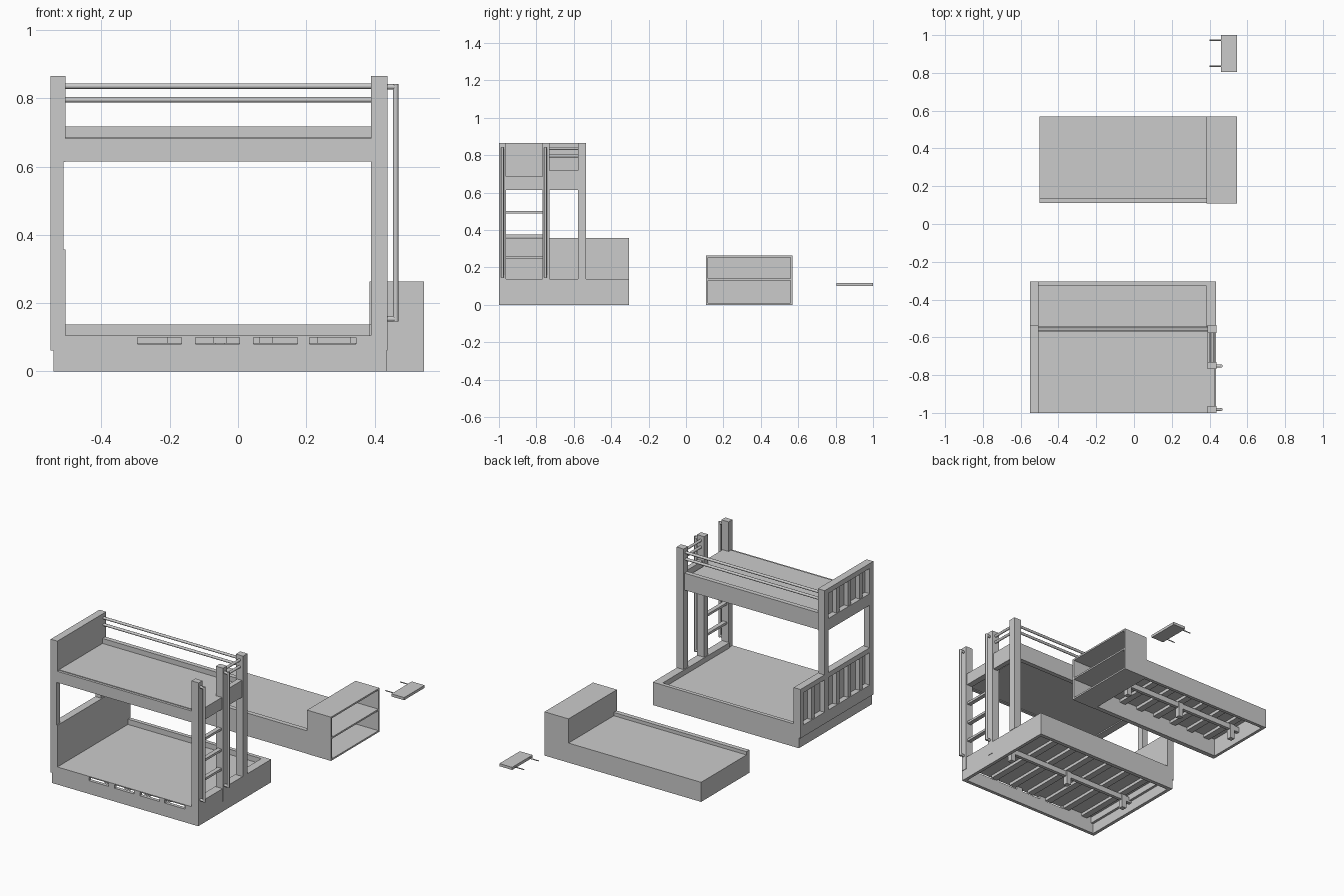
import bpy, bmesh
from mathutils import Vector

cube = bpy.data.objects.get("Cube")
if cube:
    bpy.data.objects.remove(cube)

grey = bpy.data.materials.new("light_grey")
grey.use_nodes = True
colour = (0.6, 0.6, 0.6, 1)
grey.diffuse_color = colour
grey.node_tree.nodes["Principled BSDF"].inputs["Base Color"].default_value = colour


def make(name, bm):
    mesh = bpy.data.meshes.new(name)
    bm.to_mesh(mesh)
    bm.free()
    mesh.materials.append(grey)
    ob = bpy.data.objects.new(name, mesh)
    bpy.context.collection.objects.link(ob)
    return ob


def box(name, x, y, z):
    """Box from three (low, high) ranges."""
    bm = bmesh.new()
    bmesh.ops.create_cube(bm, size=1)
    for v in bm.verts:
        v.co = [r[0] if c < 0 else r[1] for c, r in zip(v.co, (x, y, z))]
    return make(name, bm)


def rod(name, a, b, r):
    """Round bar between two points."""
    a, b = Vector(a), Vector(b)
    bm = bmesh.new()
    bmesh.ops.create_cone(bm, cap_ends=True, segments=12, radius1=r, radius2=r, depth=(b - a).length)
    bm.transform((b - a).to_track_quat('Z', 'Y').to_matrix().to_4x4())
    bmesh.ops.translate(bm, verts=bm.verts, vec=(a + b) / 2)
    for f in bm.faces:
        f.smooth = len(f.verts) == 4
    for e in bm.edges:
        e.smooth = all(len(f.verts) == 4 for f in e.link_faces)
    return make(name, bm)


def underframe(prefix, x, y, z, count):
    """Cross slats, long centre beam and support legs below a platform."""
    step = (x[1] - x[0]) / count
    for i in range(count):
        cx = x[0] + step * (i + 0.5)
        box(prefix + "_slat", (cx - 0.02, cx + 0.02), y, (z - 0.018, z))
    mid = sum(y) / 2
    box(prefix + "_centre_beam", x, (mid - 0.01, mid + 0.01), (z - 0.05, z - 0.018))
    for t in (0.06, 0.5, 0.94):
        cx = x[0] + t * (x[1] - x[0])
        box(prefix + "_leg", (cx - 0.015, cx + 0.015), (mid - 0.015, mid + 0.015), (0, z - 0.018))


# Lower bunk: boards, platform and end cap
FRONT, BACK, MID = -1.0, -0.305, -0.535
box("lower_front_board", (-0.54, 0.435), (FRONT, -0.98), (0, 0.08))
edges = [-0.51, -0.295, -0.165, -0.125, 0.005, 0.045, 0.175, 0.21, 0.345, 0.39]
for a, b in zip(edges[::2], edges[1::2]):
    box("lower_front_tooth", (a, b), (FRONT, -0.98), (0.08, 0.1))
box("lower_back_board", (-0.54, 0.435), (-0.328, BACK), (0, 0.138))
box("lower_left_board", (0.415, 0.435), (FRONT + 0.001, BACK), (0, 0.138))
box("lower_left_cap", (0.385, 0.435), (-0.965, BACK), (0.1, 0.138))
box("lower_right_board", (-0.54, -0.52), (FRONT, BACK), (0, 0.1))
box("lower_platform", (-0.51, 0.39), (FRONT, -0.325), (0.1, 0.106))
underframe("lower", (-0.52, 0.415), (-0.98, -0.328), 0.1, 7)


# End panels with stiles on the outer side
def end_panel(name, y0, y1, z0, z1, stiles):
    box(name + "_sheet", (-0.518, -0.505), (y0, y1), (z0, z1))
    box(name + "_top_rail", (-0.55, -0.506), (y0, y1), (z1 - 0.03, z1))
    box(name + "_bottom_rail", (-0.55, -0.506), (y0, y1), (z0, z0 + 0.07))
    for s in stiles:
        box(name + "_stile", (-0.545, -0.51), (s - 0.014, s + 0.014), (z0, z1))


stiles = [-0.89, -0.78, -0.67]
end_panel("lower_end", FRONT, BACK, 0.062, 0.357, stiles + [-0.43])
end_panel("upper_end", FRONT, MID, 0.613, 0.865, stiles)
box("right_back_corner", (-0.55, -0.51), (-0.335, BACK), (0.062, 0.357))
for y0, y1 in ((FRONT, -0.965), (-0.575, MID)):
    box("right_post", (-0.55, -0.511), (y0, y1), (0.062, 0.865))

# Left posts
for y0, y1, z0 in ((FRONT, -0.963, 0.062), (-0.768, -0.73, 0.062), (-0.577, MID, 0.138)):
    box("left_post", (0.39, 0.438), (y0, y1), (z0, 0.865))

# Upper bunk
box("upper_platform", (-0.506, 0.392), (-0.985, -0.565), (0.62, 0.687))
box("upper_front_rail", (-0.506, 0.392), (FRONT, -0.98), (0.615, 0.683))
box("upper_back_rail", (-0.506, 0.392), (-0.57, -0.542), (0.615, 0.717))
box("upper_left_rail", (0.392, 0.43), (-0.964, -0.766), (0.615, 0.687))
box("upper_left_guard", (0.4, 0.43), (-0.732, -0.576), (0.615, 0.717))
for z in (0.796, 0.836):
    rod("back_guard_bar", (-0.508, -0.557, z), (0.392, -0.557, z), 0.008)
    rod("left_guard_bar", (0.414, -0.732, z), (0.414, -0.576, z), 0.008)

# Ladder rungs and grab handles
for z in (0.252, 0.368, 0.495):
    box("ladder_rung", (0.402, 0.428), (-0.965, -0.766), (z - 0.007, z + 0.007))
for y in (-0.982, -0.752):
    rod("grab_handle", (0.462, y, 0.146), (0.462, y, 0.842), 0.008)
    for z in (0.154, 0.834):
        rod("handle_bracket", (0.43, y, z), (0.464, y, z), 0.008)

# Pull-out bed
box("trundle_front_board", (-0.5, 0.39), (0.11, 0.138), (0.0, 0.138))
box("trundle_back_board", (-0.5, 0.39), (0.55, 0.57), (0, 0.115))
box("trundle_end_board", (-0.5, -0.482), (0.11, 0.57), (0, 0.115))
box("trundle_platform", (-0.5, 0.39), (0.13, 0.57), (0.108, 0.118))
underframe("trundle", (-0.482, 0.387), (0.138, 0.55), 0.108, 7)

# Open shelf box at the head of the pull-out bed
X = (0.385, 0.545)
box("shelf_box_back", (0.385, 0.395), (0.11, 0.57), (0, 0.264))
for y0 in (0.108, 0.56):
    box("shelf_box_side", X, (y0, y0 + 0.01), (0, 0.264))
for z in (0.0, 0.13, 0.254):
    box("shelf_box_board", X, (0.112, 0.568), (z, z + 0.01))

# Loose wall shelf on two pins
box("loose_shelf", (0.46, 0.545), (0.805, 1.0), (0.1, 0.116))
for y in (0.835, 0.973):
    rod("shelf_pin", (0.4, y, 0.108), (0.465, y, 0.108), 0.003)
